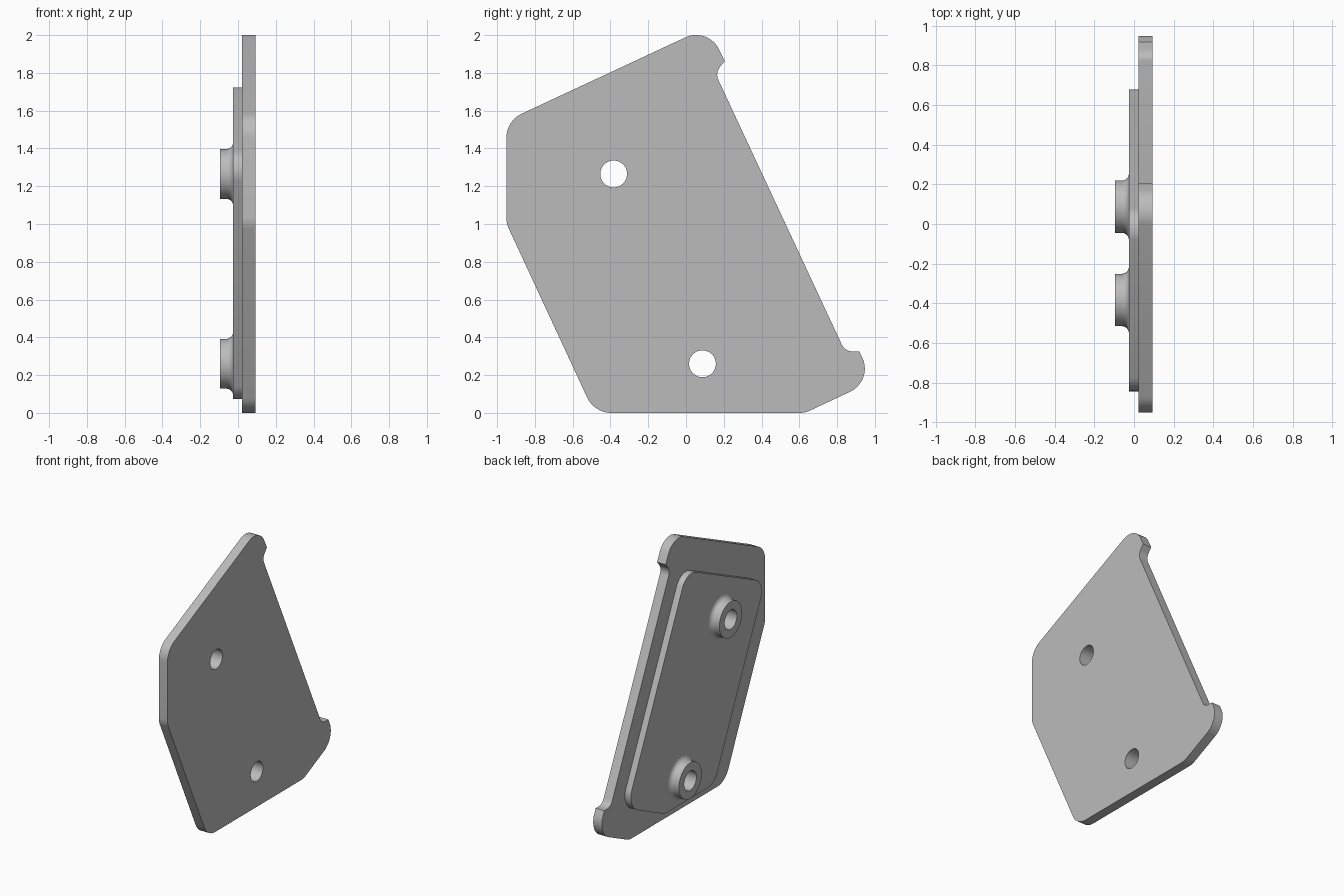
import bpy, bmesh, math
from mathutils import Vector, Matrix

if "Cube" in bpy.data.objects:
    bpy.data.objects.remove(bpy.data.objects["Cube"], do_unlink=True)

grey = bpy.data.materials.new("plain grey")
grey.use_nodes = True
grey.diffuse_color = (0.5, 0.5, 0.5, 1)
grey.node_tree.nodes["Principled BSDF"].inputs["Base Color"].default_value = grey.diffuse_color

HOLES = [(-0.383, 1.265), (0.087, 0.26)]
HOLE_R = 0.071
# Local (x, y, z) becomes world (y, z, x)
UPRIGHT = Matrix(((0, 0, 1, 0), (1, 0, 0, 0), (0, 1, 0, 0), (0, 0, 0, 1)))


def fillet(corners, steps=10):
    """Round each (y, z, radius) corner of a closed outline."""
    out = []
    for i, (y, z, r) in enumerate(corners):
        p = Vector((y, z))
        if r == 0:
            out.append(p)
            continue
        a = (Vector(corners[i - 1][:2]) - p).normalized()
        b = (Vector(corners[(i + 1) % len(corners)][:2]) - p).normalized()
        half = a.angle(b) / 2
        centre = p + (a + b).normalized() * r / math.sin(half)
        start = p + a * r / math.tan(half) - centre
        end = p + b * r / math.tan(half) - centre
        turn = math.atan2(start.x * end.y - start.y * end.x, start.dot(end))
        for k in range(steps + 1):
            out.append(centre + Matrix.Rotation(turn * k / steps, 2) @ start)
    return out


def circle(y, z, r, n=48):
    return [Vector((y + r * math.cos(t), z + r * math.sin(t)))
            for t in (2 * math.pi * k / n for k in range(n))]


def finish(name, bm):
    bmesh.ops.remove_doubles(bm, verts=bm.verts, dist=1e-5)
    bmesh.ops.recalc_face_normals(bm, faces=bm.faces)
    mesh = bpy.data.meshes.new(name)
    bm.to_mesh(mesh)
    bm.free()
    mesh.materials.append(grey)
    obj = bpy.data.objects.new(name, mesh)
    bpy.context.collection.objects.link(obj)
    bpy.ops.object.select_all(action="DESELECT")
    obj.select_set(True)
    bpy.context.view_layer.objects.active = obj
    bpy.ops.object.shade_smooth_by_angle(angle=math.radians(30))
    return obj


def slab(name, corners, x0, x1):
    """Extrude a rounded outline, pierced by the holes, from x0 to x1."""
    curve = bpy.data.curves.new(name + " outline", "CURVE")
    curve.dimensions = "2D"
    curve.fill_mode = "BOTH"
    curve.extrude = (x1 - x0) / 2
    for loop in [fillet(corners)] + [circle(y, z, HOLE_R) for y, z in HOLES]:
        spline = curve.splines.new("POLY")
        spline.points.add(len(loop) - 1)
        for point, co in zip(spline.points, loop):
            point.co = (co.x, co.y, 0, 1)
        spline.use_cyclic_u = True
    temp = bpy.data.objects.new(name + " outline", curve)
    bpy.context.collection.objects.link(temp)
    graph = bpy.context.evaluated_depsgraph_get()
    mesh = bpy.data.meshes.new_from_object(temp.evaluated_get(graph))
    bm = bmesh.new()
    bm.from_mesh(mesh)
    bm.transform(Matrix.Translation(((x0 + x1) / 2, 0, 0)) @ UPRIGHT)
    bpy.data.objects.remove(temp)
    bpy.data.curves.remove(curve)
    bpy.data.meshes.remove(mesh)
    return finish(name, bm)


# Main plate with a shallow recess along its long edge
slab("main_plate", [
    (-0.4855, 0, 0.14), (0.63, 0, 0.14), (0.991, 0.169, 0.134),
    (0.918, 0.325, 0), (0.842, 0.325, 0.065),
    (0.154, 1.80, 0.065), (0.205, 1.862, 0),
    (0.117, 2.044, 0.134), (-0.951, 1.546, 0.14), (-0.951, 1.003, 0.14),
], 0.022, 0.092)

# Raised pad on the inner side
slab("raised_pad", [
    (-0.294, 0.073, 0.12), (0.286, 0.073, 0.12), (0.72, 0.277, 0.13),
    (0.028, 1.762, 0.12), (-0.883, 1.337, 0.12),
], -0.026, 0.022)

# Hollow bosses, each flared into the pad
FLARE, BOSS_R, BASE, TIP = 0.035, 0.132, -0.026, -0.096
profile = [(BASE, HOLE_R)]
for k in range(9):
    t = math.pi / 2 * k / 8
    profile.append((BASE - FLARE * (1 - math.cos(t)), BOSS_R + FLARE * (1 - math.sin(t))))
profile += [(TIP, BOSS_R), (TIP, HOLE_R)]
# Arc runs from the pad surface to the boss wall
for name, (y, z) in zip(("upper_boss", "lower_boss"), HOLES):
    bm = bmesh.new()
    verts = [bm.verts.new((x, y, z + r)) for x, r in profile]
    edges = [bm.edges.new(pair) for pair in zip(verts[1:], verts[2:])]
    edges.append(bm.edges.new((verts[-1], verts[0])))
    bmesh.ops.spin(bm, geom=verts + edges, cent=(0, y, z), axis=(1, 0, 0),
                   angle=2 * math.pi, steps=48, use_merge=False)
    finish(name, bm)
